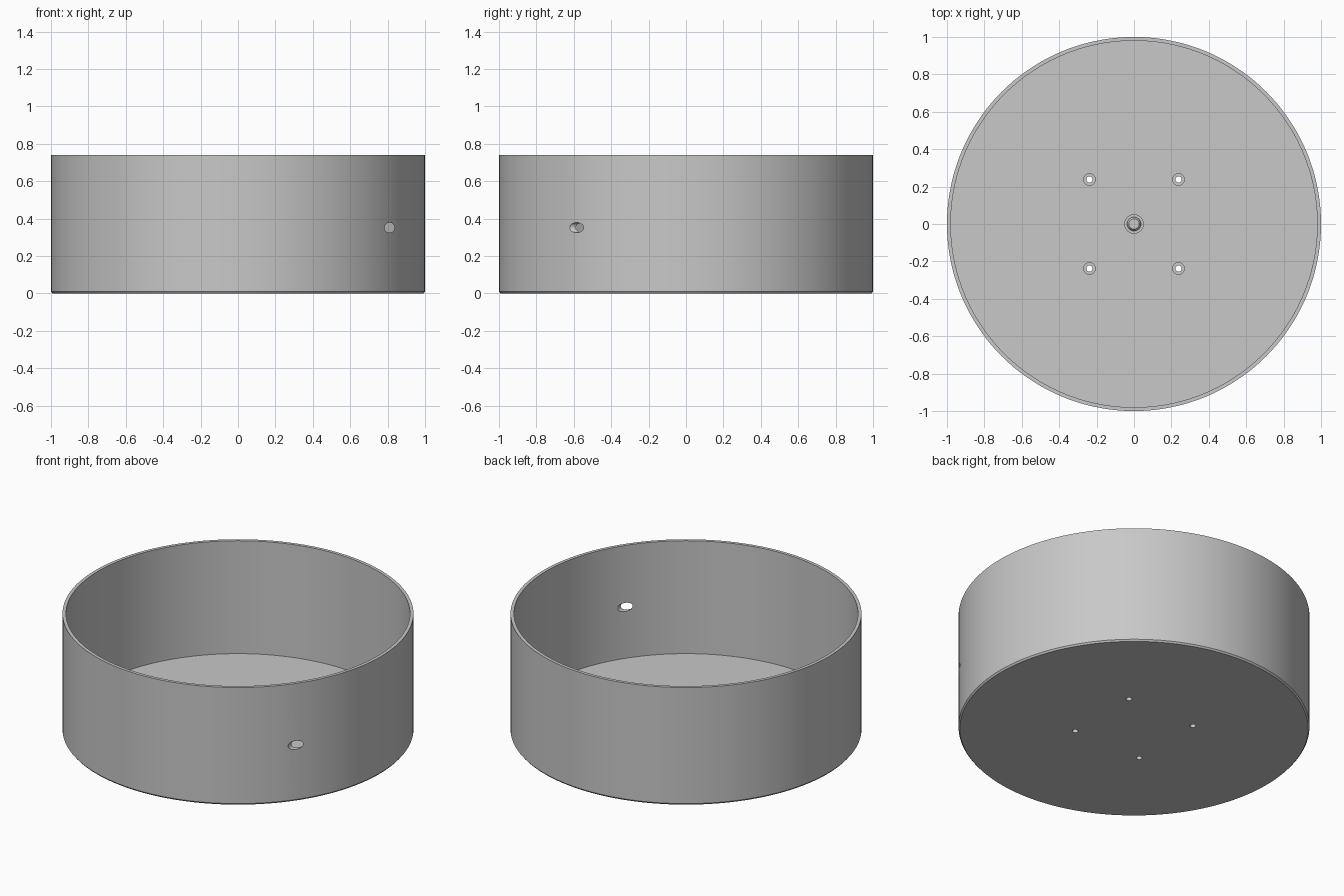
import bpy, bmesh, math
from mathutils import Matrix, Vector

if "Cube" in bpy.data.objects:
    bpy.data.objects.remove(bpy.data.objects["Cube"])

grey = bpy.data.materials.new("light_grey")
grey.diffuse_color = (0.58, 0.58, 0.58, 1)
grey.use_nodes = True
grey.node_tree.nodes["Principled BSDF"].inputs["Base Color"].default_value = grey.diffuse_color


def lathe(name, profile, steps, loc=(0, 0, 0), closed=False):
    """Spin an (r, z) profile around z; points with r = 0 close the ends."""
    bm = bmesh.new()
    vs = [bm.verts.new((r, 0, z)) for r, z in profile]
    pairs = list(zip(vs, vs[1:]))
    if closed:
        pairs.append((vs[-1], vs[0]))
    es = [bm.edges.new(p) for p in pairs]
    bmesh.ops.spin(bm, geom=vs + es, cent=(0, 0, 0), axis=(0, 0, 1),
                   angle=2 * math.pi, steps=steps, use_duplicate=False)
    bmesh.ops.remove_doubles(bm, verts=bm.verts, dist=1e-5)
    bmesh.ops.recalc_face_normals(bm, faces=bm.faces)
    me = bpy.data.meshes.new(name)
    bm.to_mesh(me)
    bm.free()
    ob = bpy.data.objects.new(name, me)
    ob.location = loc
    me.materials.append(grey)
    bpy.context.collection.objects.link(ob)
    return ob


def activate(ob):
    bpy.ops.object.select_all(action='DESELECT')
    ob.select_set(True)
    bpy.context.view_layer.objects.active = ob


def drill(ob, centre, direction, radius, length):
    """Cut a round hole through an object."""
    bm = bmesh.new()
    rot = Vector(direction).to_track_quat('Z', 'Y').to_matrix().to_4x4()
    bmesh.ops.create_cone(bm, cap_ends=True, segments=32, radius1=radius,
                          radius2=radius, depth=length,
                          matrix=Matrix.Translation(centre) @ rot)
    me = bpy.data.meshes.new("drill")
    bm.to_mesh(me)
    bm.free()
    cutter = bpy.data.objects.new("drill", me)
    cutter.hide_render = True
    me.materials.append(grey)
    bpy.context.collection.objects.link(cutter)
    mod = ob.modifiers.new("hole", 'BOOLEAN')
    mod.operation = 'DIFFERENCE'
    mod.solver = 'EXACT'
    mod.object = cutter
    activate(ob)
    bpy.ops.object.modifier_apply(modifier=mod.name)
    bpy.data.objects.remove(cutter)


FLOOR, HEIGHT, SPREAD = 0.03, 0.74, 0.238
corners = [(x, y) for x in (-SPREAD, SPREAD) for y in (-SPREAD, SPREAD)]

# Round open tub with a chamfered foot
tub = lathe("tub", [(0, 0), (0.992, 0), (1, 0.01), (1, HEIGHT),
                    (0.98, HEIGHT), (0.98, FLOOR), (0, FLOOR)], 144)

# Cable hole through the front right wall, and screw holes in the floor
drill(tub, (0.81, -0.58, 0.352), (0, 1, 0), 0.027, 0.4)
for x, y in corners:
    drill(tub, (x, y, 0.02), (0, 0, 1), 0.017, 0.2)

# Hollow standoffs around the screw holes
parts = [tub]
for i, (x, y) in enumerate(corners):
    parts.append(lathe(f"standoff_{i + 1}",
                       [(0.017, FLOOR), (0.034, FLOOR),
                        (0.034, FLOOR + 0.03), (0.017, FLOOR + 0.03)],
                       32, (x, y, 0), closed=True))

# Stepped centre pin with a tapered tip
parts.append(lathe("centre_pin",
                   [(0, FLOOR), (0.052, FLOOR), (0.052, FLOOR + 0.02),
                    (0.037, FLOOR + 0.02), (0.037, FLOOR + 0.05),
                    (0.028, FLOOR + 0.065), (0, FLOOR + 0.065)], 32))

# Smooth walls, crisp edges
for ob in parts:
    activate(ob)
    bpy.ops.object.shade_smooth_by_angle(angle=math.radians(30))
